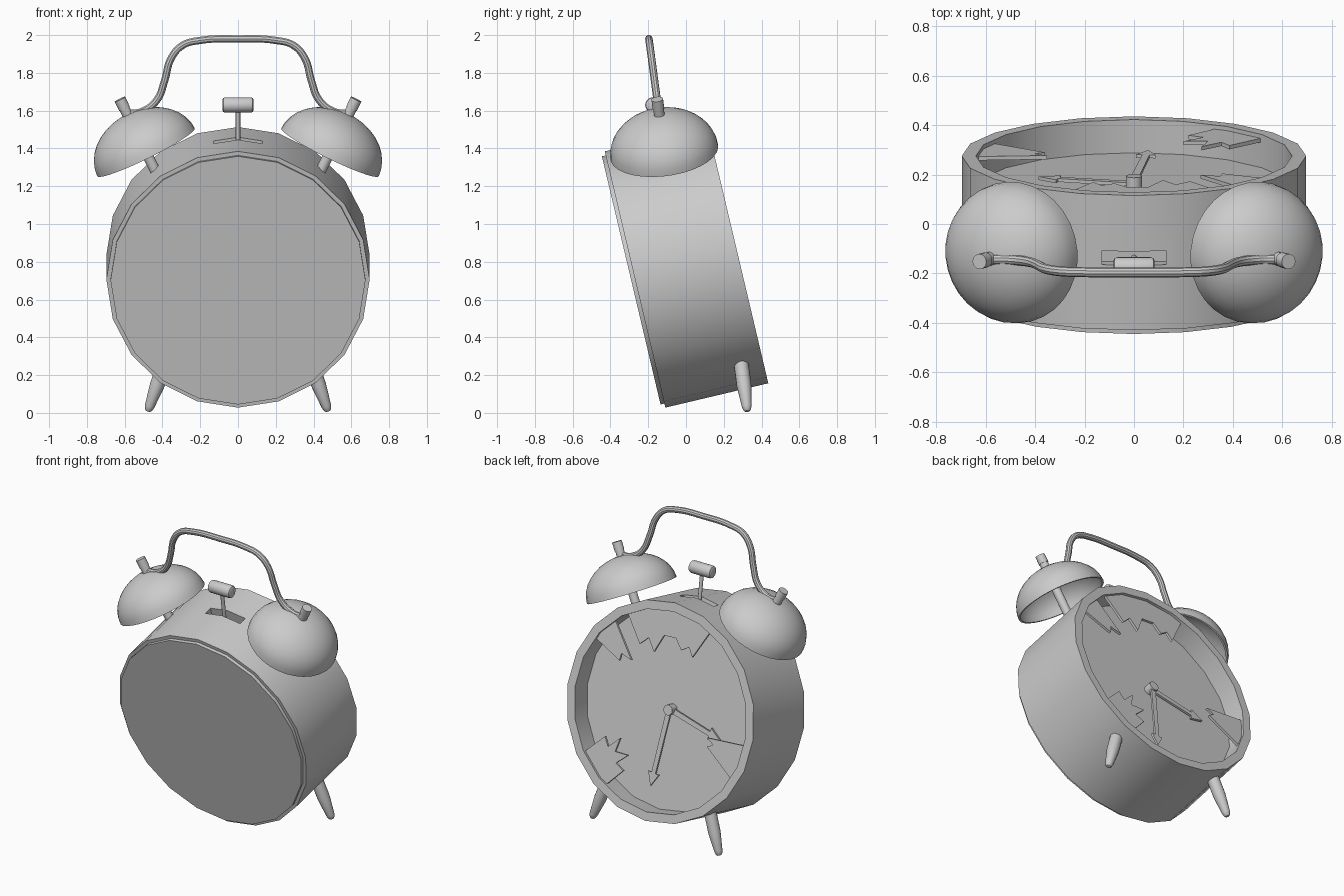
import bpy, bmesh, math
from mathutils import Vector, Matrix

if "Cube" in bpy.data.objects:
    bpy.data.objects.remove(bpy.data.objects["Cube"])

TILT = math.radians(13.3)
# drum frame: local X = world x, local -Y = up the dial, local Z = towards the dial side
DRUM = Matrix.Translation((0, 0, 0.77)) @ Matrix.Rotation(TILT - math.pi / 2, 4, 'X')


def finish(name, bm, angle=35):
    bmesh.ops.recalc_face_normals(bm, faces=bm.faces)
    me = bpy.data.meshes.new(name)
    bm.to_mesh(me)
    bm.free()
    ob = bpy.data.objects.new(name, me)
    bpy.context.collection.objects.link(ob)
    smooth(ob, angle)
    return ob


def smooth(ob, angle=35):
    bpy.ops.object.select_all(action='DESELECT')
    ob.select_set(True)
    bpy.context.view_layer.objects.active = ob
    bpy.ops.object.shade_smooth_by_angle(angle=math.radians(angle))


def lathe(name, profile, segs, matrix):
    """Spin a (radius, height) profile about the local Z axis."""
    bm = bmesh.new()
    rings = [[bm.verts.new((r * math.cos(2 * math.pi * i / segs), r * math.sin(2 * math.pi * i / segs), h))
              for i in range(segs)] for r, h in profile]
    for a, b in zip(rings, rings[1:]):
        for i in range(segs):
            j = (i + 1) % segs
            bm.faces.new((a[i], a[j], b[j], b[i]))
    bmesh.ops.remove_doubles(bm, verts=bm.verts, dist=1e-5)
    bm.transform(matrix)
    return finish(name, bm)


def along(origin, axis):
    return Matrix.Translation(origin) @ Vector(axis).to_track_quat('Z', 'Y').to_matrix().to_4x4()


def plate(name, outline, low, high):
    """Extruded flat outline given in dial coordinates (x, up)."""
    bm = bmesh.new()
    face = bm.faces.new([bm.verts.new((p, -q, low)) for p, q in outline])
    out = bmesh.ops.extrude_face_region(bm, geom=[face])
    bmesh.ops.translate(bm, vec=(0, 0, high - low),
                        verts=[v for v in out['geom'] if isinstance(v, bmesh.types.BMVert)])
    bm.transform(DRUM)
    return finish(name, bm, 20)


# drum case with recessed dial and raised back plate
case = lathe("case", [(0, -.298), (.675, -.298), (.675, -.277), (.697, -.277), (.697, .283),
                      (.64, .283), (.64, .145), (0, .145)], 20, DRUM)

# slot for the hammer
bm = bmesh.new()
bmesh.ops.create_cube(bm, size=1)
bm.transform(DRUM @ Matrix.Translation((0, -.70, .02)) @ Matrix.Diagonal((.26, .16, .058, 1)))
cutter = finish("slot_cutter", bm)
cutter.hide_render = True
mod = case.modifiers.new("slot", 'BOOLEAN')
mod.operation = 'DIFFERENCE'
mod.solver = 'EXACT'
mod.object = cutter
bpy.context.view_layer.objects.active = case
bpy.ops.object.modifier_apply(modifier="slot")
bpy.data.objects.remove(cutter)
smooth(case)

# hammer
base, head = Vector((0, -.135, 1.36)), Vector((0, -.175, 1.63))
n = (head - base).length
lathe("hammer_stem", [(0, 0), (.012, 0), (.012, n), (0, n)], 12, along(base, head - base))
lathe("hammer_head", [(0, -.083), (.028, -.083), (.037, -.078), (.041, -.066), (.041, .066),
                      (.037, .078), (.028, .083), (0, .083)], 20, along(head, (1, 0, 0)))

# bells with posts and studs, and the feet
R, H, T = .288, .225, .012
arc = [math.radians(90 * i / 9) for i in range(10)]
bell = [(R * math.sin(a), H * math.cos(a)) for a in arc]
bell += [((R - T) * math.sin(a), (H - T) * math.cos(a)) for a in reversed(arc)]
post = [(0, -.17), (.028, -.17), (.028, .26), (.031, .26), (.031, .315), (0, .315)]
foot = [(0, 0), (.013, .002), (.021, .012), (.026, .03), (.039, .15), (.039, .29), (0, .29)]
for side, s in (("left", -1), ("right", 1)):
    m = along((s * .487, -.115, 1.38), (s * .44, -.118, .89))
    lathe(side + "_bell", bell, 32, m)
    lathe(side + "_bell_post", post, 16, m)
    lathe(side + "_foot", foot, 16, along((s * .478, .325, .007), (-s * .33, -.12, .92)))

# carrying handle
half = [(.585, 1.585), (.51, 1.595), (.43, 1.655), (.388, 1.76), (.355, 1.875), (.295, 1.945), (.2, 1.972), (0, 1.98)]
path = [(-x, z) for x, z in half] + [(x, z) for x, z in half[-2::-1]]
cu = bpy.data.curves.new("handle", 'CURVE')
cu.dimensions = '3D'
cu.bevel_depth = .02
cu.bevel_resolution = 3
cu.use_fill_caps = True
sp = cu.splines.new('BEZIER')
sp.resolution_u = 5
sp.bezier_points.add(len(path) - 1)
for bp, (x, z) in zip(sp.bezier_points, path):
    bp.co = (x, -.143 - (z - 1.585) * .135, z)
    bp.handle_left_type = bp.handle_right_type = 'AUTO'
handle = bpy.data.objects.new("handle", cu)
bpy.context.collection.objects.link(handle)
bpy.ops.object.select_all(action='DESELECT')
handle.select_set(True)
bpy.context.view_layer.objects.active = handle
bpy.ops.object.convert(target='MESH')
smooth(bpy.context.object)

# clock hands and their hub
lathe("hand_hub", [(0, .14), (.033, .14), (.033, .2), (0, .2)], 16, DRUM)


def hand(name, tip, low, high):
    d = Vector(tip)
    L, d = d.length, d.normalized()
    side = Vector((-d.y, d.x))
    pts = [(0, .017), (L - .085, .015), (L - .085, .04), (L, 0), (L - .085, -.04), (L - .085, -.015), (0, -.017)]
    plate(name, [tuple(d * a + side * b) for a, b in pts], low, high)


hand("minute_hand", (.058, -.5), .176, .19)
hand("hour_hand", (-.387, -.1), .16, .174)

# broken glass left in the rim: jagged edge from rim to rim, closed by an arc
shards = [
    [(.524, -.39), (.386, -.256), (.354, -.313), (.274, -.239), (.298, -.331), (.2, -.331),
     (.28, -.40), (.22, -.435), (.343, -.571)],
    [(.562, .339), (.357, .236), (.349, .284), (.27, .259), (.443, .494)],
    [(.36, .57), (.227, .375), (.168, .43), (.117, .352), (.06, .471), (-.03, .476), (-.078, .41),
     (-.133, .444), (-.165, .387), (-.275, .585)],
    [(-.606, -.058), (-.352, -.08), (-.403, -.112), (-.36, -.135), (-.56, -.29)],
]
for i, jag in enumerate(shards):
    a0, a1 = (math.atan2(q, p) % (2 * math.pi) for p, q in (jag[-1], jag[0]))
    d = (a1 - a0 + math.pi) % (2 * math.pi) - math.pi
    rim = [(.642 * math.cos(a0 + d * k / 6), .642 * math.sin(a0 + d * k / 6)) for k in range(7)]
    plate("glass_shard_%d" % (i + 1), jag[1:-1] + rim, .25, .266)
